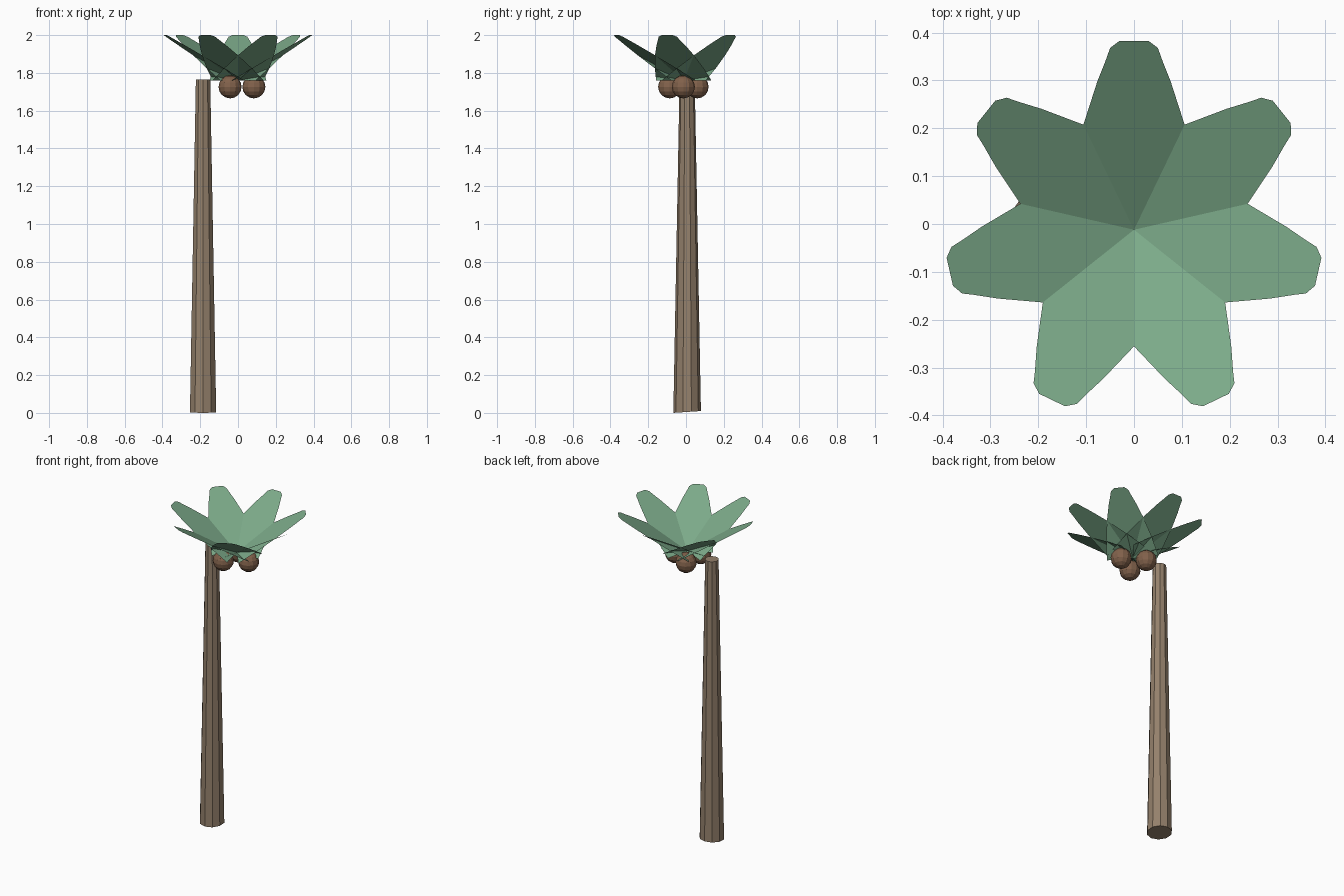
import bpy, bmesh, math
from mathutils import Vector, Matrix

if "Cube" in bpy.data.objects:
    bpy.data.objects.remove(bpy.data.objects["Cube"])


def material(name, rgb):
    m = bpy.data.materials.new(name)
    m.diffuse_color = (*rgb, 1)
    m.use_nodes = True
    m.node_tree.nodes["Principled BSDF"].inputs["Base Color"].default_value = m.diffuse_color
    return m


def make(name, bm, mat):
    me = bpy.data.meshes.new(name)
    bm.to_mesh(me)
    bm.free()
    me.materials.append(mat)
    ob = bpy.data.objects.new(name, me)
    bpy.context.collection.objects.link(ob)
    return ob


bark = material("bark", (0.30, 0.22, 0.15))
leaf = material("leaf", (0.20, 0.40, 0.25))
shell = material("shell", (0.22, 0.12, 0.07))

# Tapered trunk, offset to one side, with a slightly slanted foot
H = 1.765
bm = bmesh.new()
bmesh.ops.create_cone(bm, cap_ends=True, segments=10, radius1=0.073, radius2=0.04,
                      depth=H, matrix=Matrix.Translation((-0.185, 0.006, H / 2)))
for v in bm.verts:
    if v.co.z < 0.1:
        v.co.z = 0.005 + 0.067 * (v.co.y - 0.006)
make("trunk", bm, bark)

# Seven flat fronds rising from a shared centre: (distance out, half width)
profile = [(0, 0.15), (0.11, 0.132), (0.222, 0.105), (0.309, 0.077),
           (0.357, 0.058), (0.38, 0.05), (0.395, 0.03)]
centre = Vector((0, -0.012, 1.76))
slope = 0.24 / 0.395
outline = [(s, -w) for s, w in profile] + [(s, w) for s, w in reversed(profile)]
for i in range(7):
    bm = bmesh.new()
    bm.faces.new([bm.verts.new((s, w, s * slope)) for s, w in outline])
    turn = Matrix.Rotation(math.pi / 2 + i * math.tau / 7, 4, 'Z')
    bm.transform(Matrix.Translation(centre) @ turn)
    make(f"frond_{i + 1}", bm, leaf)

# Three coconuts under the crown
for i in range(3):
    a = i * math.tau / 3
    pos = (0.084 * math.cos(a), -0.014 + 0.084 * math.sin(a), 1.726)
    bm = bmesh.new()
    bmesh.ops.create_uvsphere(bm, u_segments=12, v_segments=8, radius=0.061,
                              matrix=Matrix.Translation(pos))
    make(f"coconut_{i + 1}", bm, shell)
